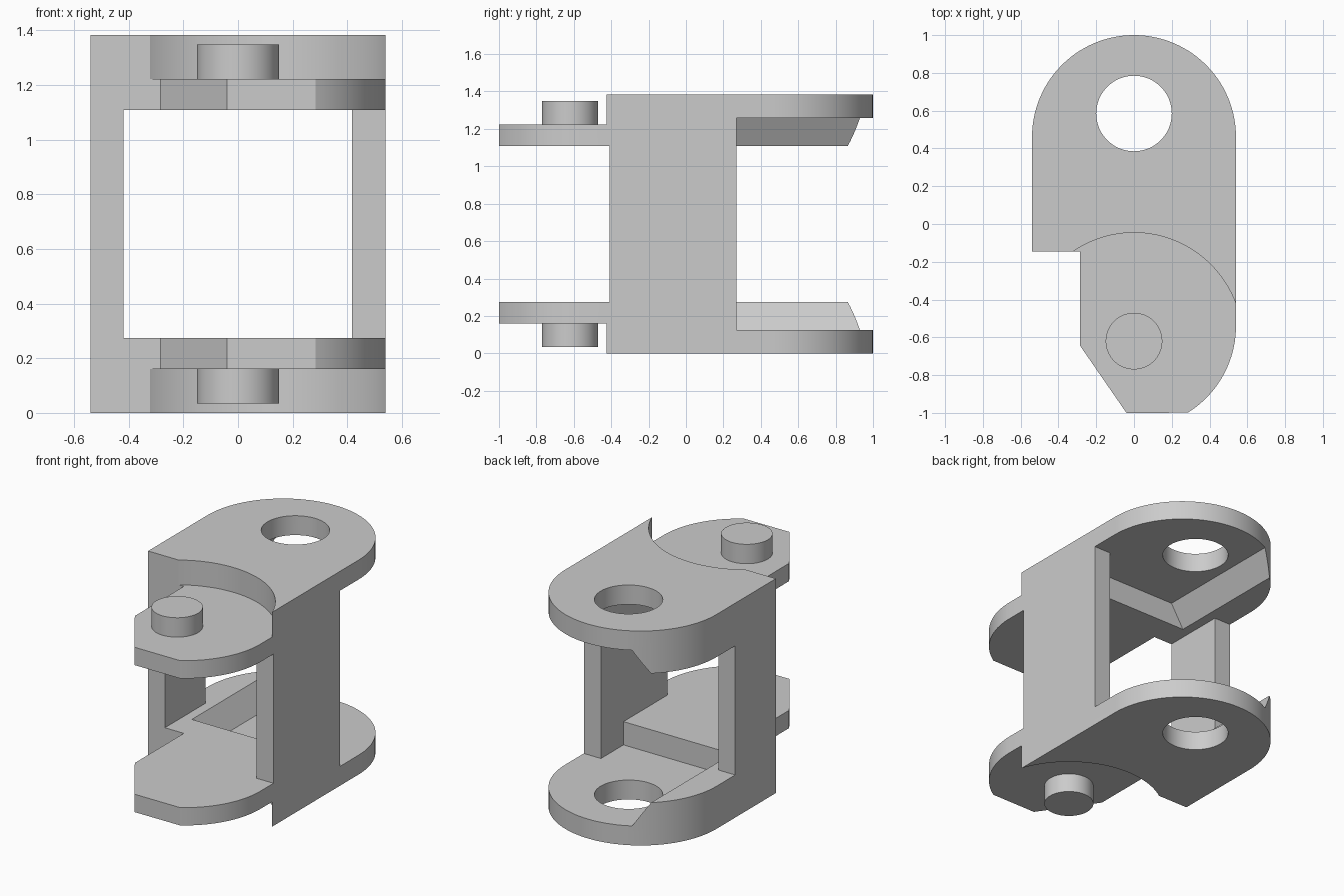
import bpy, bmesh
from math import sin, cos, radians

cube = bpy.data.objects.get("Cube")
if cube:
    bpy.data.objects.remove(cube, do_unlink=True)

HEIGHT = 1.383
HALF_WIDTH = 0.54
PIN_Y = -0.62

grey = bpy.data.materials.new("plain grey")
grey.use_nodes = True
grey.diffuse_color = (0.6, 0.6, 0.6, 1)
grey.node_tree.nodes["Principled BSDF"].inputs["Base Color"].default_value = (0.6, 0.6, 0.6, 1)


def arc(cy, radius, start, end, steps):
    angles = [radians(start + (end - start) * i / steps) for i in range(steps + 1)]
    return [(radius * cos(a), cy + radius * sin(a)) for a in angles]


def circle(cy, radius, steps=64):
    return arc(cy, radius, 0, 360, steps)[:-1]


def prism(name, outline, z0, z1, top_outline=None):
    """Upright solid between two heights, optionally tapering to a second outline."""
    bm = bmesh.new()
    low = [bm.verts.new((x, y, z0)) for x, y in outline]
    high = [bm.verts.new((x, y, z1)) for x, y in (top_outline or outline)]
    bm.faces.new(low[::-1])
    bm.faces.new(high)
    for i in range(len(low)):
        j = (i + 1) % len(low)
        bm.faces.new((low[i], low[j], high[j], high[i]))
    bmesh.ops.recalc_face_normals(bm, faces=bm.faces[:])
    mesh = bpy.data.meshes.new(name)
    bm.to_mesh(mesh)
    bm.free()
    mesh.materials.append(grey)
    obj = bpy.data.objects.new(name, mesh)
    bpy.context.collection.objects.link(obj)
    return obj


def select(obj):
    bpy.ops.object.select_all(action='DESELECT')
    obj.select_set(True)
    bpy.context.view_layer.objects.active = obj


def cut(target, cutter):
    cutter.hide_render = True
    mod = target.modifiers.new("cut", 'BOOLEAN')
    mod.operation = 'DIFFERENCE'
    mod.solver = 'EXACT'
    mod.object = cutter
    select(target)
    bpy.ops.object.modifier_apply(modifier=mod.name)
    bpy.data.objects.remove(cutter, do_unlink=True)


def smooth(obj):
    select(obj)
    bpy.ops.object.shade_smooth_by_angle(angle=radians(30))


# Full-height link body: rounded back, chamfered tongue at the front
outline = [(-HALF_WIDTH, -0.145), (-0.285, -0.145), (-0.285, -0.645), (-0.04, -1)]
outline += arc(-0.54, HALF_WIDTH, -58.2, 0, 20)
outline += arc(0.46, HALF_WIDTH, 0, 180, 56)
link = prism("link_body", outline, 0, HEIGHT)

# Open middle, leaving only the two side walls
window = [(-1, -2), (1, -2), (1, -0.41), (0.418, -0.41), (0.418, 0.27), (1, 0.27),
          (1, 2), (-1, 2), (-1, 0.27), (-0.42, 0.27), (-0.42, -0.41), (-1, -0.41)]
cut(link, prism("window_cutter", window, 0.275, HEIGHT - 0.275))


# Inner pocket outline, with a sloped rib along one side
def pocket(rib_x):
    return [(rib_x, 0.04), (0.418, 0.04), (0.418, 0.27), (1, 0.27), (1, 2), (rib_x, 2)]


for top in (True, False):
    def span(a, b):
        return (HEIGHT - b, HEIGHT - a) if top else (a, b)

    wide, narrow = pocket(-0.266), pocket(-0.418)
    low, high = (narrow, wide) if top else (wide, narrow)
    cut(link, prism("pocket_cutter", low, *span(0.125, 0.375), high))
    # Round seat for the neighbouring link
    cut(link, prism("seat_cutter", circle(PIN_Y, 0.574, 128), *span(-0.3, 0.16)))

    # Hinge pin
    pin = prism("top_pin" if top else "bottom_pin", circle(PIN_Y, 0.15), *span(0.035, 0.165))
    smooth(pin)

# Hinge hole through both plates
cut(link, prism("hole_cutter", circle(0.585, 0.2), -0.5, HEIGHT + 0.5))
smooth(link)
